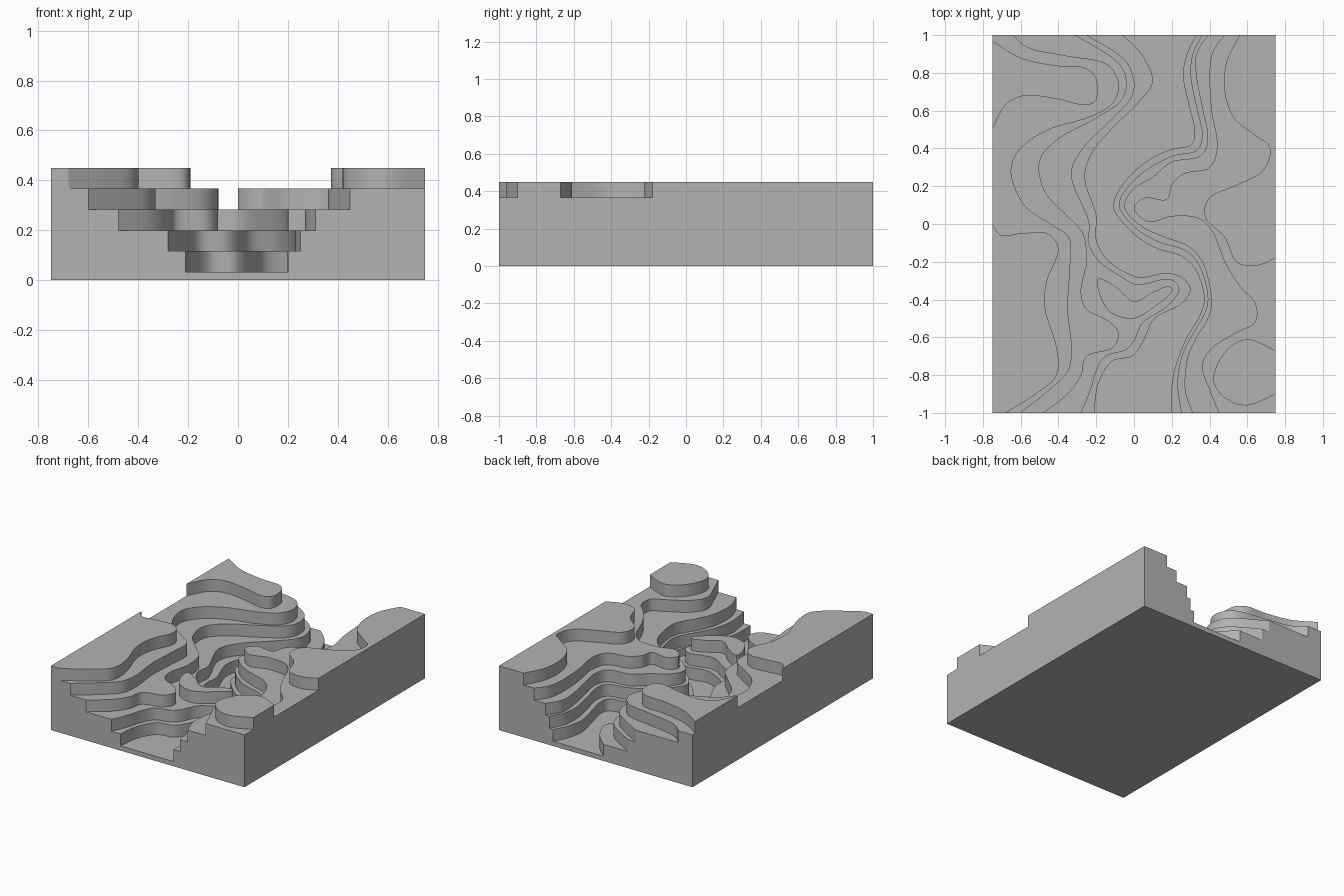
import bpy
import bmesh
from mathutils import Vector

if "Cube" in bpy.data.objects:
    bpy.data.objects.remove(bpy.data.objects["Cube"], do_unlink=True)

HALF_X, HALF_Y = 0.75, 1.0
FLOOR, STEP = 0.033, 0.0834
FRONT_LEFT, FRONT_RIGHT = (HALF_X, -HALF_Y), (-HALF_X, -HALF_Y)
BACK_LEFT, BACK_RIGHT = (HALF_X, HALF_Y), (-HALF_X, HALF_Y)

# One plain stone colour for the whole relief
stone = bpy.data.materials.new("stone_grey")
stone.use_nodes = True
stone.diffuse_color = (0.45, 0.45, 0.45, 1)
stone.node_tree.nodes["Principled BSDF"].inputs["Base Color"].default_value = stone.diffuse_color


def smooth_path(points, closed=False, segments=8):
    """Catmull-Rom curve through the control points, kept inside the block."""
    pts = [Vector(p) for p in points]
    count = len(pts)

    def control(index):
        return pts[index % count] if closed else pts[max(0, min(count - 1, index))]

    path = []
    for i in range(count if closed else count - 1):
        a, b, c, d = (control(i + offset) for offset in (-1, 0, 1, 2))
        for s in range(segments):
            t = s / segments
            path.append(b + (c - a) * t / 2 + (a * 2 - b * 5 + c * 4 - d) * t * t / 2
                        + (b * 3 - a - c * 3 + d) * t ** 3 / 2)
    if not closed:
        path.append(pts[-1])
    return [(max(-HALF_X, min(HALF_X, p.x)), max(-HALF_Y, min(HALF_Y, p.y))) for p in path]


def slab(name, outline, bottom, top):
    """Extrude a flat outline into a solid slab."""
    bm = bmesh.new()
    base = bm.faces.new([bm.verts.new((x, y, bottom)) for x, y in outline])
    lifted = bmesh.ops.extrude_face_region(bm, geom=[base], use_keep_orig=True)
    for item in lifted["geom"]:
        if isinstance(item, bmesh.types.BMVert):
            item.co.z = top
    bmesh.ops.recalc_face_normals(bm, faces=bm.faces)
    mesh = bpy.data.meshes.new(name)
    bm.to_mesh(mesh)
    bm.free()
    mesh.materials.append(stone)
    obj = bpy.data.objects.new(name, mesh)
    bpy.context.collection.objects.link(obj)
    bpy.ops.object.select_all(action="DESELECT")
    obj.select_set(True)
    bpy.context.view_layer.objects.active = obj
    bpy.ops.object.shade_smooth_by_angle()


def terrace(name, level, contour, corners=(), closed=False):
    """Place one contour slab on its level; corners close it along the block edge."""
    bottom = FLOOR + STEP * level
    slab(name, smooth_path(contour, closed) + list(corners), bottom, bottom + STEP)


# Base block, whose top is the valley floor
slab("valley_floor", [FRONT_RIGHT, FRONT_LEFT, BACK_LEFT, BACK_RIGHT], 0, FLOOR)

# Terraces on the model's right side (-x), contours run front to back
right_side = (BACK_RIGHT, FRONT_RIGHT)
terrace("right_terrace_lowest", 0, [
    (-.21, -1), (-.19, -.85), (-.12, -.73), (-.01, -.7), (.05, -.62), (.11, -.5),
    (.24, -.43), (.3, -.35), (.25, -.28), (.16, -.26), (.02, -.28), (-.13, -.2),
    (-.2, -.08), (-.2, .05), (-.26, .24), (-.22, .38), (-.12, .5), (.03, .65),
    (.1, .76), (.04, .9), (-.06, 1)], right_side)
terrace("right_terrace_low", 1, [
    (-.28, -1), (-.23, -.88), (-.2, -.78), (-.15, -.7), (-.05, -.67), (0, -.62),
    (.05, -.52), (.17, -.44), (.24, -.35), (.18, -.29), (.02, -.32), (-.08, -.27),
    (-.18, -.2), (-.24, -.1), (-.24, .02), (-.33, .25), (-.27, .4), (-.12, .55),
    (-.02, .66), (0, .76), (-.06, .88), (-.25, 1)], right_side)
terrace("right_terrace_middle", 2, [
    (-.48, -1), (-.35, -.9), (-.28, -.8), (-.25, -.7), (-.12, -.66), (-.08, -.58),
    (-.14, -.51), (-.25, -.45), (-.28, -.35), (-.25, -.2), (-.27, -.05), (-.36, .05),
    (-.47, .17), (-.5, .33), (-.4, .45), (-.2, .56), (-.07, .65), (-.04, .76),
    (-.1, .87), (-.31, 1)], right_side)
terrace("right_terrace_high", 3, [
    (-.6, -1), (-.45, -.88), (-.35, -.78), (-.33, -.65), (-.35, -.45), (-.34, -.25),
    (-.34, -.08), (-.44, 0), (-.58, .1), (-.65, .27), (-.6, .4), (-.45, .5),
    (-.25, .56), (-.12, .63), (-.08, .74), (-.15, .85), (-.35, .89), (-.55, .93),
    (-.64, 1)], right_side)
terrace("right_front_summit", 4, [
    (-.68, -1), (-.52, -.9), (-.41, -.8), (-.41, -.65), (-.47, -.45), (-.46, -.3),
    (-.4, -.14), (-.46, -.05), (-.6, -.05), (-.7, -.06), (-.75, 0)], [FRONT_RIGHT])
terrace("right_back_summit", 4, [
    (-.75, .5), (-.68, .63), (-.57, .68), (-.4, .66), (-.27, .63), (-.2, .66),
    (-.2, .77), (-.27, .83), (-.42, .84), (-.6, .88), (-.75, .97)])

# Isolated knoll on the low right terrace
terrace("valley_knoll", 2, [
    (-.19, -.29), (-.1, -.33), (0, -.41), (.1, -.36), (.18, -.33), (.2, -.36),
    (.12, -.43), (0, -.5), (-.12, -.47), (-.18, -.38)], closed=True)

# Terraces on the model's left side (+x)
left_side = (BACK_LEFT, FRONT_LEFT)
terrace("left_terrace_lowest", 0, [
    (.2, -1), (.2, -.85), (.23, -.72), (.28, -.6), (.35, -.48), (.37, -.38),
    (.33, -.25), (.25, -.17), (.12, -.13), (.02, -.07), (-.07, .02), (-.11, .1),
    (-.06, .21), (.05, .32), (.18, .39), (.3, .42), (.32, .5), (.29, .63),
    (.26, .78), (.28, .9), (.33, 1)], left_side)
terrace("left_terrace_low", 1, [
    (.25, -1), (.23, -.85), (.25, -.71), (.3, -.6), (.37, -.48), (.39, -.38),
    (.35, -.23), (.27, -.14), (.14, -.1), (.03, -.04), (-.05, .04), (-.08, .11),
    (-.03, .2), (.07, .29), (.2, .36), (.33, .39), (.36, .48), (.33, .62),
    (.3, .78), (.31, .9), (.36, 1)], left_side)
terrace("left_terrace_middle", 2, [
    (.31, -1), (.27, -.88), (.28, -.72), (.33, -.6), (.39, -.5), (.41, -.4),
    (.37, -.22), (.29, -.12), (.16, -.07), (.05, -.02), (-.03, .05), (-.05, .11),
    (0, .19), (.1, .25), (.2, .33), (.35, .36), (.39, .46), (.36, .62),
    (.33, .78), (.33, .9), (.39, 1)], left_side)
terrace("left_terrace_high", 3, [
    (.45, -1), (.4, -.88), (.36, -.75), (.42, -.65), (.55, -.57), (.64, -.52),
    (.64, -.42), (.56, -.33), (.48, -.2), (.42, -.05), (.34, .03), (.2, .04),
    (.08, .01), (0, .08), (.06, .14), (.17, .13), (.2, .21), (.27, .27),
    (.4, .3), (.44, .42), (.41, .6), (.4, .8), (.42, .92), (.48, 1)], left_side)
terrace("left_front_summit", 4, [
    (.75, -.67), (.6, -.61), (.48, -.68), (.42, -.82), (.48, -.92), (.6, -.96),
    (.75, -.9)])
terrace("left_back_summit", 4, [
    (.75, -.18), (.65, -.22), (.54, -.2), (.48, -.07), (.38, .03), (.4, .14),
    (.55, .21), (.68, .28), (.72, .4), (.64, .47), (.53, .56), (.48, .7),
    (.49, .86), (.56, 1)], [BACK_LEFT])
